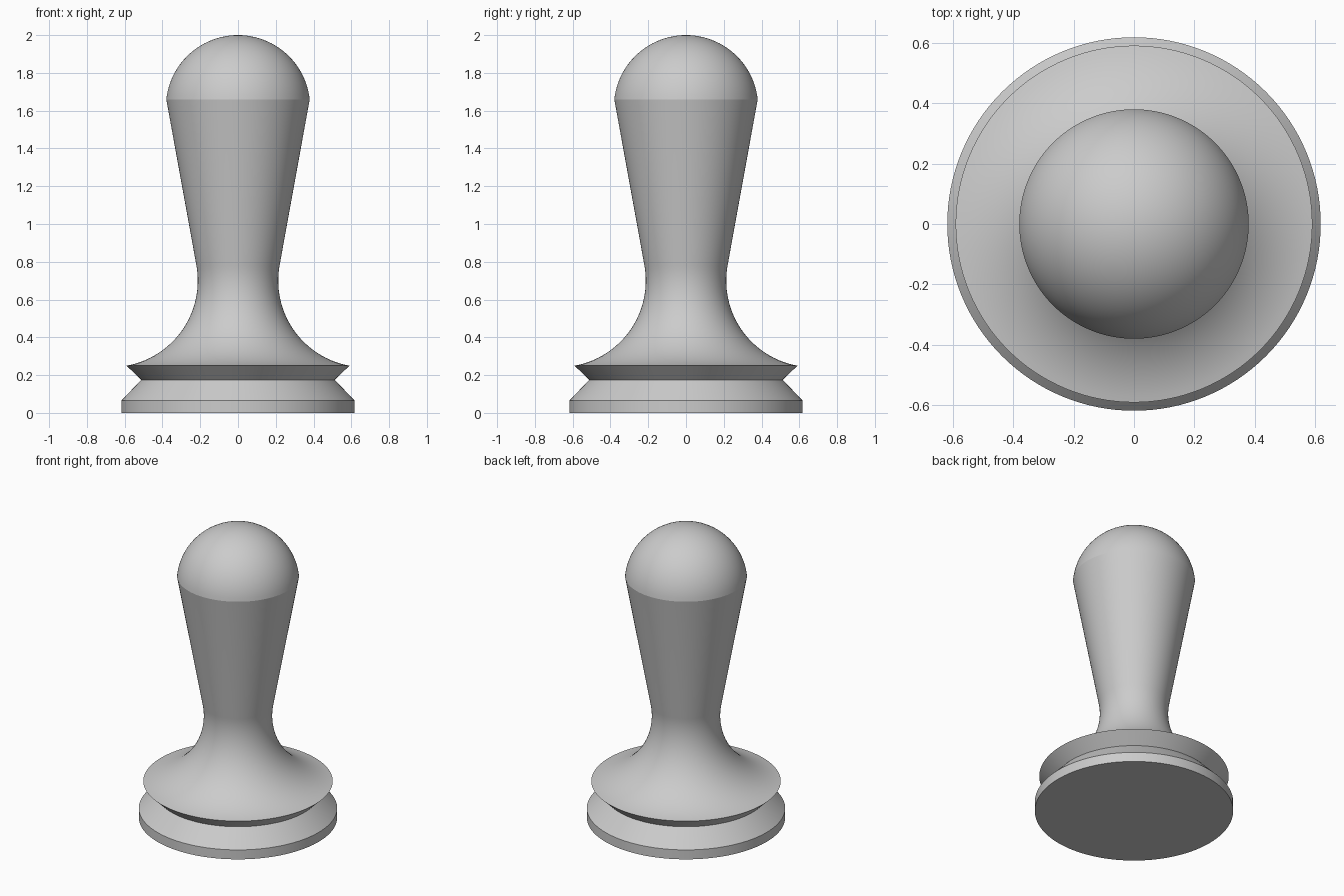
import bpy, bmesh
from math import sin, cos, radians, asin, pi

old = bpy.data.objects.get("Cube")
if old:
    bpy.data.objects.remove(old)

SIDES = 128


def arc(cx, cz, r, start, end, steps):
    """Points on a circle in the profile plane, angles in radians."""
    angles = [start + (end - start) * i / steps for i in range(steps + 1)]
    return [(cx + r * cos(a), cz + r * sin(a)) for a in angles]


def lathe(name, profile, material):
    """Spin a radius/height profile about z into a closed solid."""
    bm = bmesh.new()
    rings = []
    for r, z in profile:
        if r < 1e-4:
            rings.append([bm.verts.new((0, 0, z))] * SIDES)
        else:
            rings.append([bm.verts.new((r * cos(2 * pi * i / SIDES), r * sin(2 * pi * i / SIDES), z))
                          for i in range(SIDES)])
    for low, high in zip(rings, rings[1:]):
        for i in range(SIDES):
            j = (i + 1) % SIDES
            corners = [low[i], low[j], high[j], high[i]]
            bm.faces.new(list(dict.fromkeys(corners)))
    bmesh.ops.recalc_face_normals(bm, faces=bm.faces)
    mesh = bpy.data.meshes.new(name)
    bm.to_mesh(mesh)
    bm.free()
    obj = bpy.data.objects.new(name, mesh)
    bpy.context.collection.objects.link(obj)
    mesh.materials.append(material)
    bpy.ops.object.select_all(action="DESELECT")
    obj.select_set(True)
    bpy.context.view_layer.objects.active = obj
    bpy.ops.object.shade_smooth_by_angle(angle=radians(12))
    return obj


grey = bpy.data.materials.new("plain grey")
grey.use_nodes = True
colour = (0.6, 0.6, 0.6, 1)
grey.diffuse_color = colour
grey.node_tree.nodes["Principled BSDF"].inputs["Base Color"].default_value = colour

# Stepped foot: flat underside, upright rim, bevel and undercut groove
foot = [(0, 0), (0.618, 0), (0.618, 0.065), (0.512, 0.175)]

# Concave flare sweeping from the sharp collar up to the narrow neck
flare = arc(0.67, 0.7, 0.457, pi + asin(0.45 / 0.457), pi - asin(0.08 / 0.457), 32)

# Domed head, which meets the tapered stem at a crease
dome = arc(0, 1.618, 0.382, asin(0.042 / 0.382), pi / 2, 24)

lathe("pawn_body", foot + flare + dome, grey)
